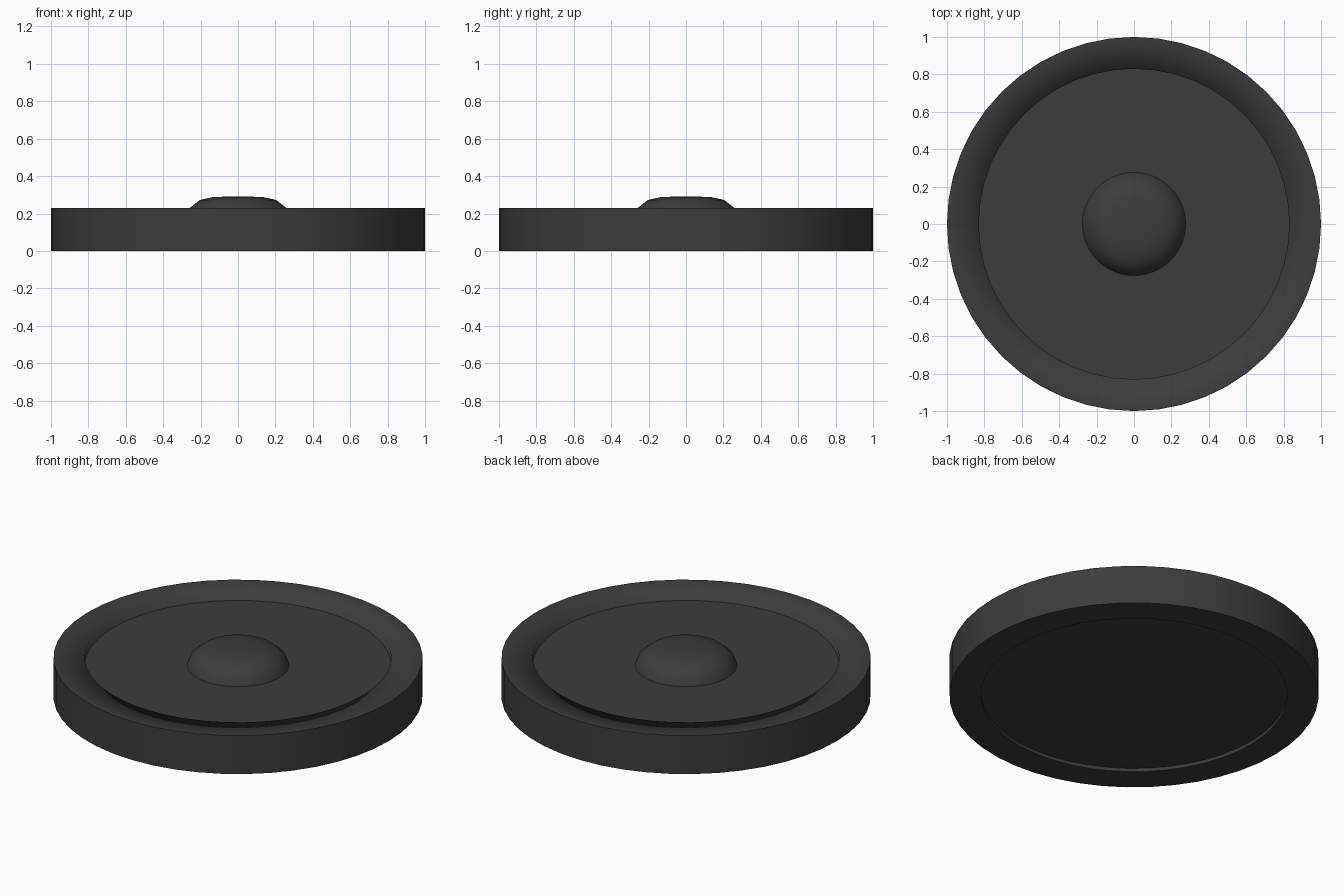
import bpy, bmesh, math

if "Cube" in bpy.data.objects:
    bpy.data.objects.remove(bpy.data.objects["Cube"])

SIDES = 48

mat = bpy.data.materials.new("dark_rubber")
mat.diffuse_color = (0.045, 0.045, 0.045, 1)
mat.use_nodes = True
mat.node_tree.nodes["Principled BSDF"].inputs["Base Color"].default_value = mat.diffuse_color


def lathe(name, profile, closed=False, sharp=()):
    """Spin (radius, z) points around z; rings listed in sharp get hard edges."""
    bm = bmesh.new()
    rings = []
    for r, z in profile:
        if r == 0:
            rings.append([bm.verts.new((0, 0, z))] * SIDES)
        else:
            angles = [2 * math.pi * i / SIDES for i in range(SIDES)]
            rings.append([bm.verts.new((r * math.cos(a), r * math.sin(a), z)) for a in angles])
    count = len(rings) if closed else len(rings) - 1
    for k in range(count):
        a, b = rings[k], rings[(k + 1) % len(rings)]
        for i in range(SIDES):
            j = (i + 1) % SIDES
            corners = list(dict.fromkeys([a[i], a[j], b[j], b[i]]))
            bm.faces.new(corners).smooth = True
    bmesh.ops.recalc_face_normals(bm, faces=bm.faces)
    for k in sharp:
        for i in range(SIDES):
            edge = bm.edges.get((rings[k][i], rings[k][(i + 1) % SIDES]))
            if edge:
                edge.smooth = False
    mesh = bpy.data.meshes.new(name)
    bm.to_mesh(mesh)
    bm.free()
    mesh.materials.append(mat)
    obj = bpy.data.objects.new(name, mesh)
    bpy.context.collection.objects.link(obj)
    return obj


# Outer ring: hard outer and lower edges, soft-shaded inner lip
lathe("outer_ring", [(1, 0), (1, 0.23), (0.83, 0.23), (0.83, 0)],
      closed=True, sharp=(0, 1, 3))

# Disc set slightly inside the ring, recessed above and below
lathe("centre_plate", [(0, 0.02), (0.83, 0.02), (0.83, 0.185), (0, 0.185)],
      sharp=(1, 2))

# Low rounded button in the middle
lathe("centre_button", [(0.278, 0.18), (0.258, 0.23), (0.205, 0.272),
                        (0.13, 0.289), (0, 0.291)])
